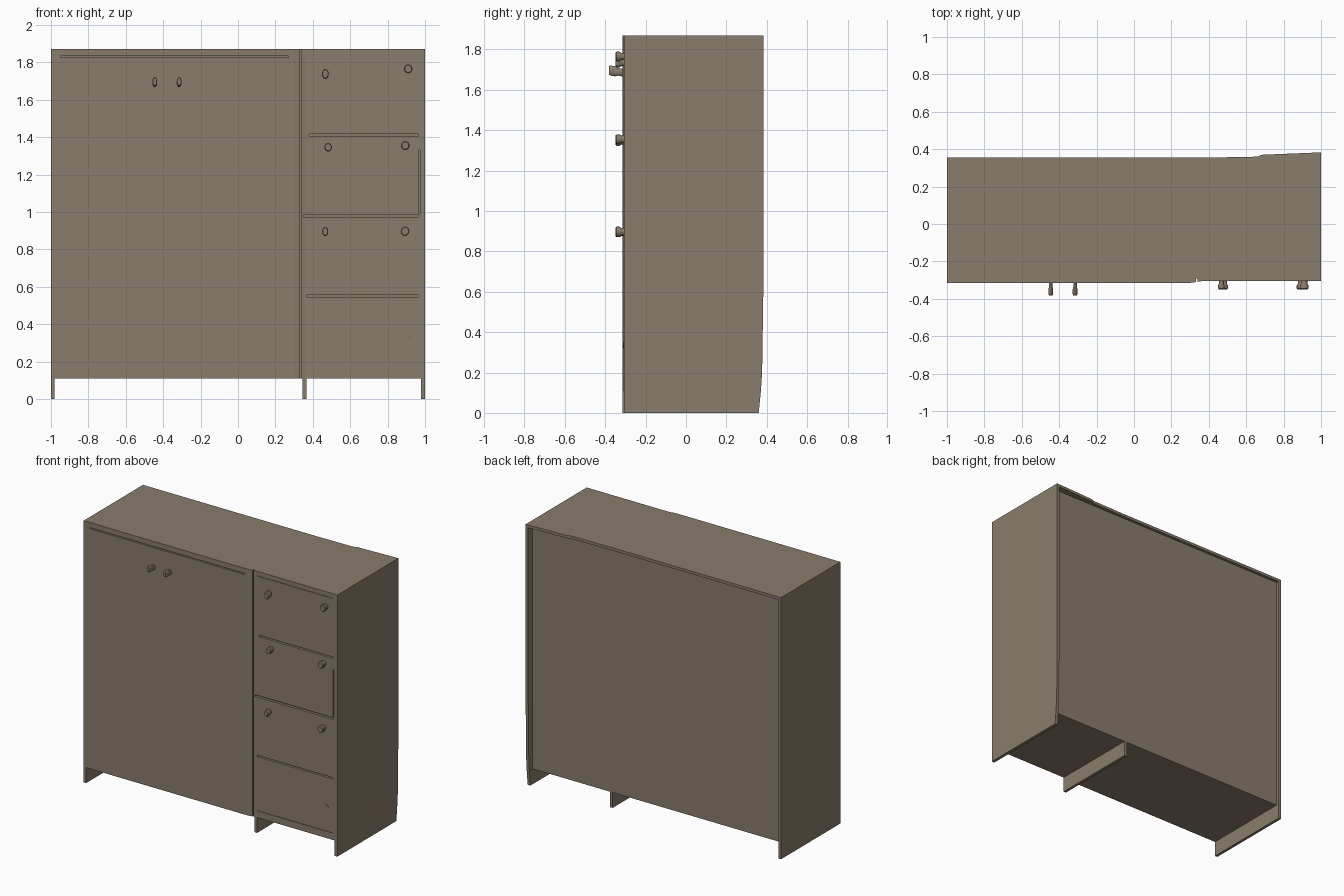
import bpy, bmesh, math
from mathutils import Matrix

if "Cube" in bpy.data.objects:
    bpy.data.objects.remove(bpy.data.objects["Cube"])

wood = bpy.data.materials.new("taupe_wood")
wood.diffuse_color = (0.25, 0.205, 0.15, 1)
wood.use_nodes = True
wood.node_tree.nodes["Principled BSDF"].inputs["Base Color"].default_value = wood.diffuse_color


def finish(bm, name, smooth=False):
    bmesh.ops.recalc_face_normals(bm, faces=bm.faces)
    me = bpy.data.meshes.new(name)
    bm.to_mesh(me)
    bm.free()
    me.materials.append(wood)
    ob = bpy.data.objects.new(name, me)
    bpy.context.collection.objects.link(ob)
    if smooth:
        bpy.ops.object.select_all(action='DESELECT')
        ob.select_set(True)
        bpy.context.view_layer.objects.active = ob
        bpy.ops.object.shade_smooth_by_angle(angle=math.radians(35))
    return ob


def box(name, x0, x1, y0, y1, z0, z1):
    bm = bmesh.new()
    m = Matrix.Translation(((x0 + x1) / 2, (y0 + y1) / 2, (z0 + z1) / 2))
    m = m @ Matrix.Diagonal((x1 - x0, y1 - y0, z1 - z0, 1))
    bmesh.ops.create_cube(bm, size=1, matrix=m)
    return finish(bm, name)


# cabinet body: plan outline stacked in rings, back edge narrowing near the floor
front = [(-1, -.315), (.30, -.315), (.36, -.306), (1, -.306)]
back = [(1, .383), (.68, .37), (.66, .36), (.40, .355), (-1, .355)]
bm = bmesh.new()
rings = []
for z, pull in ((.11, .012), (.2, .006), (.6, 0), (1.87, 0)):
    ring = [bm.verts.new((x, y, z)) for x, y in front]
    ring += [bm.verts.new((x, y - (pull if x > .5 else 0), z)) for x, y in back]
    rings.append(ring)
for a, b in zip(rings, rings[1:]):
    n = len(a)
    for i in range(n):
        j = (i + 1) % n
        bm.faces.new((a[i], a[j], b[j], b[i]))
bm.faces.new(rings[0][::-1])
bm.faces.new(rings[-1])
body = finish(bm, "cabinet_body")

# recessed back panel, then the gaps around doors and drawers
cuts = [
    (-.98, .98, .335, .6, .05, 1.85),
    (-.95, .27, -.5, -.297, 1.825, 1.833),
    (.331, .339, -.5, -.292, .05, 1.95),
    (.38, .965, -.5, -.288, 1.407, 1.417),
    (.35, .965, -.5, -.288, .972, .984),
    (.365, .965, -.5, -.288, .545, .555),
    (.37, .965, -.5, -.302, 1.836, 1.841),
    (.37, .965, -.5, -.302, .158, .163),
    (.967, .973, -.5, -.295, .99, 1.33),
]
for c in cuts:
    cutter = box("gap_cutter", *c)
    cutter.hide_render = True
    mod = body.modifiers.new("gap", 'BOOLEAN')
    mod.operation = 'DIFFERENCE'
    mod.solver = 'EXACT'
    mod.object = cutter
    bpy.context.view_layer.objects.active = body
    bpy.ops.object.modifier_apply(modifier=mod.name)
    bpy.data.objects.remove(cutter)

# side and middle panels running down to the floor as legs
box("left_leg_panel", -1, -.98, -.315, .355, 0, .11)
box("middle_leg_panel", .345, .365, -.306, .335, 0, .11)
right = box("right_leg_panel", .978, 1, -.306, .371, 0, .11)
for v in right.data.vertices:
    if v.co.z < .05 and v.co.y > 0:
        v.co.y = .36


# turned knobs: (distance along, radius factor) profile, stretched to width and height
def knob(name, x, z, w, h, base, length, tilt=0):
    bm = bmesh.new()
    prof = [(0, .75), (.35, .75), (.55, 1), (.88, 1), (1, .8)]
    n = 16
    loops = []
    for t, r in prof:
        loops.append([bm.verts.new((x + r * w / 2 * math.cos(2 * math.pi * i / n),
                                    base - t * length,
                                    z + tilt * t + r * h / 2 * math.sin(2 * math.pi * i / n)))
                      for i in range(n)])
    for a, b in zip(loops, loops[1:]):
        for i in range(n):
            j = (i + 1) % n
            bm.faces.new((a[i], a[j], b[j], b[i]))
    bm.faces.new(loops[-1])
    finish(bm, name, True)


for i, x in enumerate((-.445, -.315)):
    knob(f"door_knob_{i + 1}", x, 1.685, .026, .05, -.313, .068, .012)
drawer_knobs = [(.467, 1.738, .036, .055), (.91, 1.765, .046, .048),
                (.482, 1.346, .04, .046), (.894, 1.355, .046, .048),
                (.466, .895, .032, .05), (.893, .897, .046, .05)]
for i, (x, z, w, h) in enumerate(drawer_knobs):
    knob(f"drawer_knob_{i + 1}", x, z, w, h, -.304, .045)
knob("drawer_knob_small", .915, .335, .03, .03, -.304, .008)
